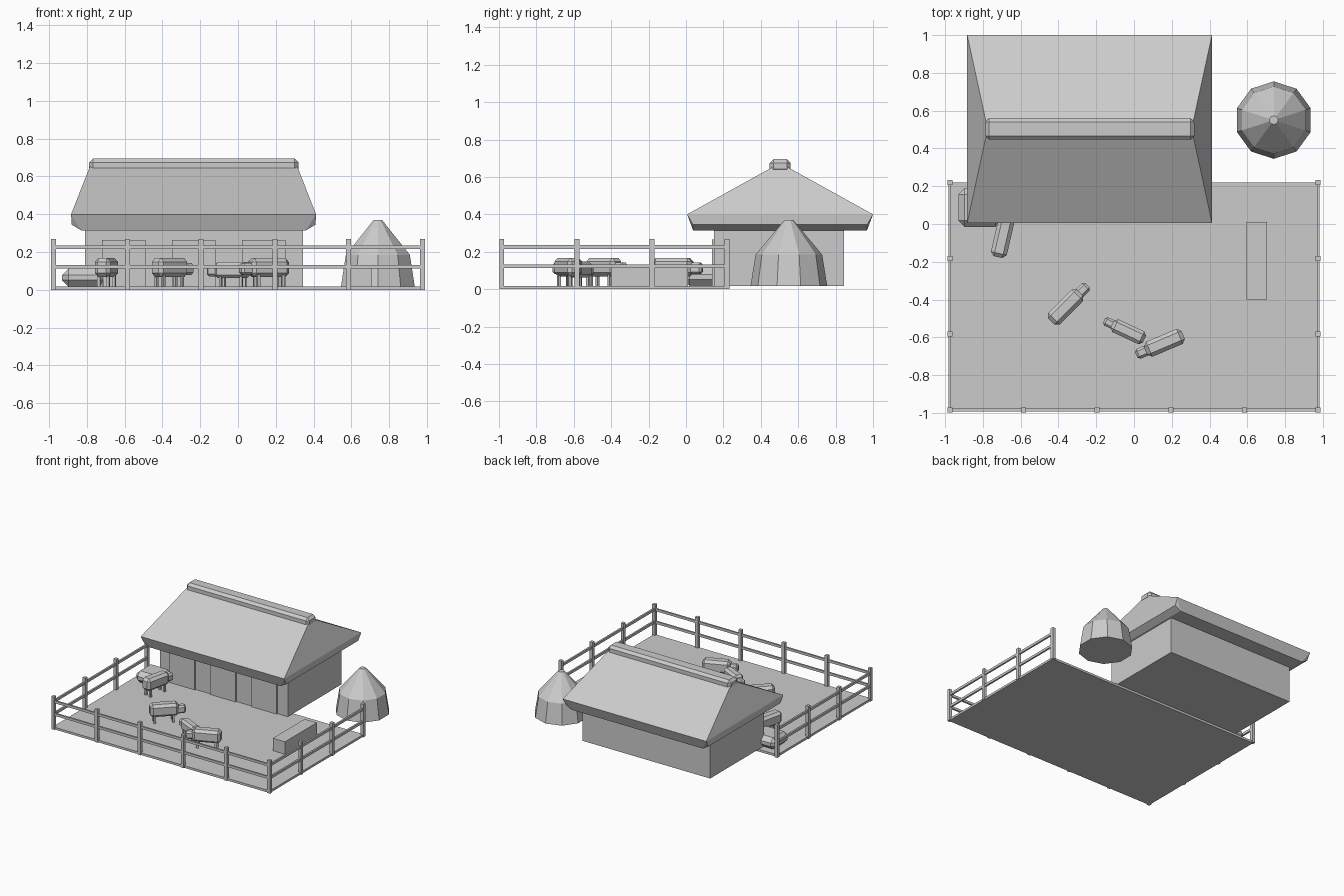
import bpy, bmesh, math
from mathutils import Matrix, Vector

if "Cube" in bpy.data.objects:
    bpy.data.objects.remove(bpy.data.objects["Cube"], do_unlink=True)

GREY = (0.6, 0.6, 0.6, 1)
mat = bpy.data.materials.new("plain grey")
mat.use_nodes = True
mat.diffuse_color = GREY
mat.node_tree.nodes["Principled BSDF"].inputs["Base Color"].default_value = GREY
GROUND = 0.018


def finish(name, bm):
    bmesh.ops.recalc_face_normals(bm, faces=bm.faces)
    me = bpy.data.meshes.new(name)
    bm.to_mesh(me)
    bm.free()
    me.materials.append(mat)
    ob = bpy.data.objects.new(name, me)
    bpy.context.collection.objects.link(ob)
    return ob


def add_box(bm, lo, hi, bevel=0):
    """Box between two corners, optionally with chamfered edges."""
    part = bmesh.new()
    bmesh.ops.create_cube(part, size=1)
    lo, hi = Vector(lo), Vector(hi)
    for v in part.verts:
        v.co = (lo + hi) / 2 + v.co * (hi - lo)
    if bevel:
        bmesh.ops.bevel(part, geom=part.edges[:], offset=bevel, segments=1,
                        profile=0.5, affect='EDGES')
    tmp = bpy.data.meshes.new("tmp")
    part.to_mesh(tmp)
    part.free()
    bm.from_mesh(tmp)
    bpy.data.meshes.remove(tmp)


def box(name, lo, hi, bevel=0):
    bm = bmesh.new()
    add_box(bm, lo, hi, bevel)
    return finish(name, bm)


# Yard and barn walls
box("yard_ground", (-0.98, -0.99, 0), (0.98, 0.22, GROUND))
box("barn_walls", (-0.81, 0.15, GROUND), (0.345, 0.845, 0.33))
for i in range(3):
    x = -0.72 + 0.37 * i
    box(f"barn_door_{i + 1}", (x, 0.14, GROUND), (x + 0.23, 0.155, 0.265))

# Thick roof with inward leaning gable ends and a tapered underside
bm = bmesh.new()
middle = -0.235
for half_x, half_y, z in ((0.54, 0, 0.675), (0.648, 0.497, 0.40),
                          (0.645, 0.465, 0.345), (0.595, 0.465, 0.315)):
    for sx in (-1, 1):
        for sy in ((-1, 1) if half_y else (0,)):
            bm.verts.new((middle + sx * half_x, 0.503 + sy * half_y, z))
bmesh.ops.convex_hull(bm, input=bm.verts[:])
finish("barn_roof", bm)
box("roof_ridge_cap", (-0.787, 0.447, 0.622), (0.32, 0.56, 0.695), 0.02)

# Ten-sided grain store
bm = bmesh.new()
rings = []
for r, z in ((0.205, GROUND), (0.178, 0.185), (0.023, 0.37)):
    rings.append([bm.verts.new((0.74 + r * math.cos(a), 0.55 + r * math.sin(a), z))
                  for a in (math.radians(18 + 36 * k) for k in range(10))])
for low, high in zip(rings, rings[1:]):
    for k in range(10):
        n = (k + 1) % 10
        bm.faces.new((low[k], low[n], high[n], high[k]))
bm.faces.new(rings[0])
bm.faces.new(rings[-1])
finish("grain_store", bm)

# Fence on three sides, open at the barn
E, FRONT, BACK = 0.975, -0.985, 0.22
spots = [(-E + 2 * E * i / 5, FRONT) for i in range(6)]
spots += [(s * E, FRONT + (BACK - FRONT) * j / 3) for s in (-1, 1) for j in (1, 2, 3)]
bm = bmesh.new()
for x, y in spots:
    add_box(bm, (x - 0.013, y - 0.013, 0), (x + 0.013, y + 0.013, 0.268))
finish("fence_posts", bm)
bm = bmesh.new()
for z in (0.122, 0.225):
    add_box(bm, (-E, FRONT - 0.007, z - 0.01), (E, FRONT + 0.007, z + 0.01))
    for s in (-1, 1):
        add_box(bm, (s * E - 0.007, FRONT, z - 0.01), (s * E + 0.007, BACK, z + 0.01))
finish("fence_rails", bm)

# Trough and hay bale
box("trough", (0.595, -0.40, GROUND), (0.705, 0.01, 0.12))
box("hay_bale", (-0.93, -0.015, GROUND), (-0.70, 0.19, 0.112), 0.033)


def animal(name, tail, angle, size=1.0):
    """Four-legged animal, tail at the given spot, facing the given angle."""
    bm = bmesh.new()
    add_box(bm, (0, -0.043, 0.05), (0.215, 0.043, 0.15), 0.02)
    add_box(bm, (0.195, -0.028, 0.062), (0.27, 0.028, 0.125), 0.013)
    for x in (0.035, 0.175):
        for y in (-0.025, 0.025):
            add_box(bm, (x - 0.008, y - 0.008, 0), (x + 0.008, y + 0.008, 0.06))
    bm.transform(Matrix.Translation((*tail, GROUND))
                 @ Matrix.Rotation(math.radians(angle), 4, 'Z') @ Matrix.Scale(size, 4))
    finish(name, bm)


animal("animal_by_barn", (-0.72, -0.175), 77)
animal("animal_left", (-0.438, -0.515), 45)
animal("animal_small", (0.055, -0.61), 155, 0.87)
animal("animal_right", (0.26, -0.587), 203)
